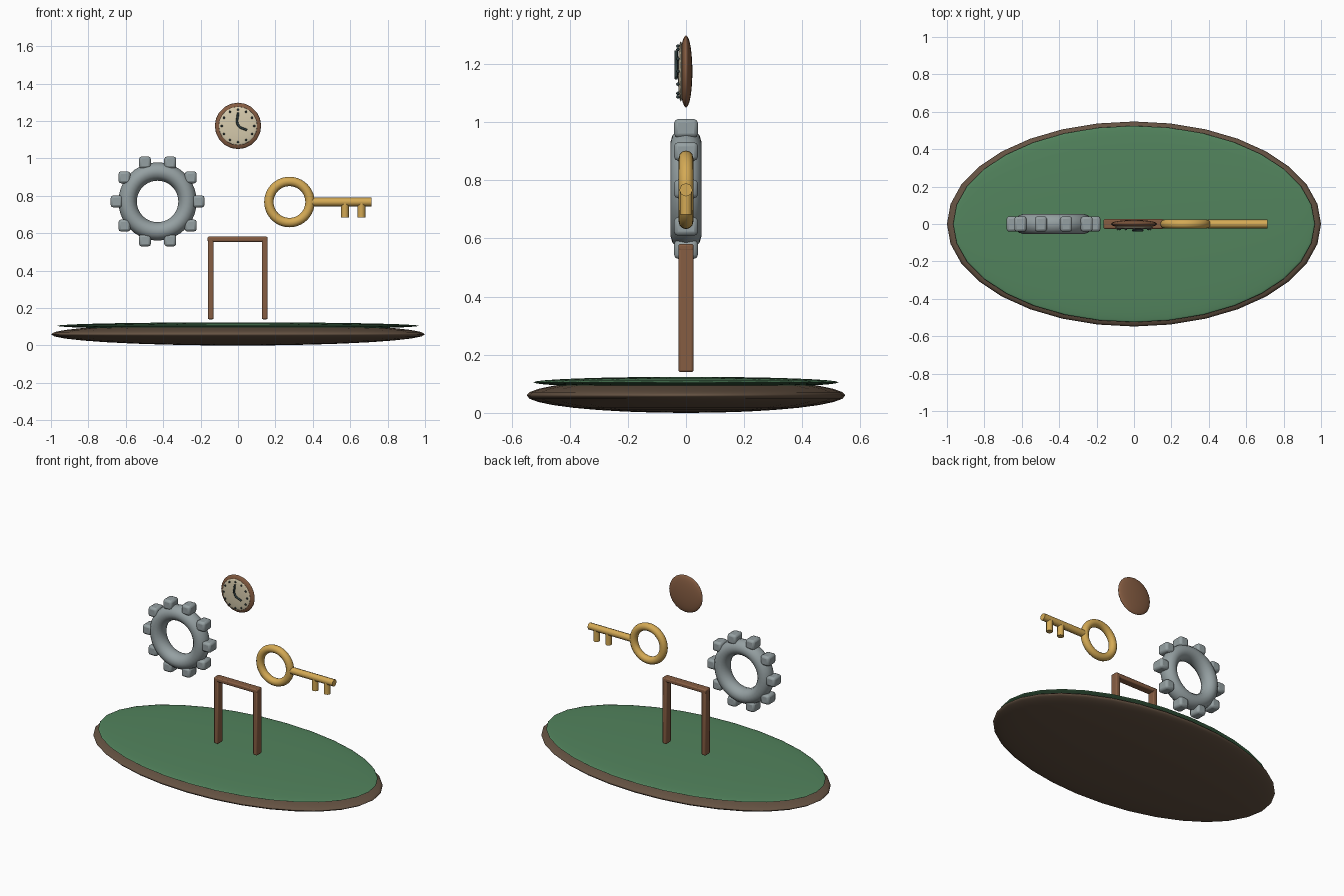
import bpy, math
from mathutils import Vector

if "Cube" in bpy.data.objects:
    bpy.data.objects.remove(bpy.data.objects["Cube"])


def material(name, rgb):
    m = bpy.data.materials.new(name)
    m.diffuse_color = (*rgb, 1)
    m.use_nodes = True
    m.node_tree.nodes["Principled BSDF"].inputs["Base Color"].default_value = m.diffuse_color
    return m


BARK = material("dark_wood", (0.13, 0.085, 0.055))
GREEN = material("moss", (0.085, 0.23, 0.11))
WOOD = material("wood", (0.24, 0.11, 0.055))
STEEL = material("steel", (0.30, 0.35, 0.36))
BRASS = material("brass", (0.66, 0.40, 0.09))
CREAM = material("cream", (0.68, 0.60, 0.42))
INK = material("ink", (0.03, 0.05, 0.05))


def finish(name, mat):
    o = bpy.context.object
    o.name = name
    o.data.materials.append(mat)
    return o


def ellipsoid(name, loc, size, mat, seg=32, rings=16, rot=(0, 0, 0)):
    bpy.ops.mesh.primitive_uv_sphere_add(segments=seg, ring_count=rings, location=loc, rotation=rot)
    o = finish(name, mat)
    o.scale = size
    bpy.ops.object.shade_smooth()
    return o


def box(name, loc, size, mat, bevel):
    bpy.ops.mesh.primitive_cube_add(size=1, location=loc)
    o = finish(name, mat)
    o.scale = size
    bpy.ops.object.transform_apply(location=False, rotation=False, scale=True)
    b = o.modifiers.new("bevel", 'BEVEL')
    b.width = bevel
    b.segments = 2
    bpy.ops.object.shade_smooth_by_angle(angle=math.radians(35))
    return o


def ring(name, loc, major, minor, mat, depth=1.0):
    bpy.ops.mesh.primitive_torus_add(location=loc, rotation=(math.pi / 2, 0, 0), major_radius=major,
                                     minor_radius=minor, major_segments=40, minor_segments=12)
    o = finish(name, mat)
    o.scale.z = depth
    bpy.ops.object.shade_smooth()
    return o


def rod(name, a, b, r, mat, sides=8):
    a, b = Vector(a), Vector(b)
    bpy.ops.mesh.primitive_cylinder_add(vertices=sides, radius=r, depth=(b - a).length, location=(a + b) / 2,
                                        rotation=(b - a).to_track_quat('Z', 'Y').to_euler())
    o = finish(name, mat)
    bpy.ops.object.shade_smooth_by_angle(angle=math.radians(50))
    return o


# Oval base with green top
ellipsoid("base", (0, 0, 0.06), (1, 0.548, 0.06), BARK)
ellipsoid("green_top", (0, 0, 0.105), (0.967, 0.525, 0.019), GREEN)

# Door frame
for side, x in (("left", -0.146), ("right", 0.143)):
    box(side + "_post", (x, 0, 0.355), (0.031, 0.052, 0.43), WOOD, 0.007)
box("lintel", (-0.002, 0, 0.568), (0.322, 0.052, 0.027), WOOD, 0.007)

# Gear: ring with upright rounded teeth
GX, GZ = -0.43, 0.77
ring("gear_ring", (GX, 0, GZ), 0.16, 0.049, STEEL, 1.1)
for i in range(10):
    a = i * math.tau / 10
    box("gear_tooth", (GX + 0.219 * math.cos(a), 0, GZ + 0.219 * math.sin(a)),
        (0.064, 0.082, 0.064), STEEL, 0.014)

# Key
ring("key_bow", (0.275, 0, 0.767), 0.11, 0.025, BRASS)
rod("key_shaft", (0.395, 0, 0.767), (0.713, 0, 0.767), 0.023, BRASS)
for x in (0.572, 0.66):
    rod("key_bit", (x, 0, 0.765), (x, 0, 0.683), 0.021, BRASS)

# Clock
CZ = 1.174
face_on = (math.pi / 2, 0, 0)
ellipsoid("clock_case", (0, 0, CZ), (0.124, 0.124, 0.022), WOOD, 20, 12, face_on)
ellipsoid("clock_face", (0, -0.018, CZ), (0.103, 0.103, 0.01), CREAM, 20, 12, face_on)
for i in range(12):
    a = i * math.tau / 12
    ellipsoid("hour_mark", (0.087 * math.sin(a), -0.028, CZ + 0.087 * math.cos(a)),
              (0.006, 0.006, 0.006), INK, 8, 6)

# Clock hands: one curved tube
cu = bpy.data.curves.new("clock_hands", 'CURVE')
cu.dimensions = '3D'
cu.bevel_depth = 0.006
cu.bevel_resolution = 2
cu.use_fill_caps = True
sp = cu.splines.new('BEZIER')
pts = [(0, -0.034, 1.246), (0.001, -0.034, 1.178), (0.047, -0.034, 1.151)]
sp.bezier_points.add(len(pts) - 1)
for bp, p in zip(sp.bezier_points, pts):
    bp.co = p
    bp.handle_left_type = bp.handle_right_type = 'AUTO'
hands = bpy.data.objects.new("clock_hands", cu)
cu.materials.append(INK)
bpy.context.collection.objects.link(hands)
